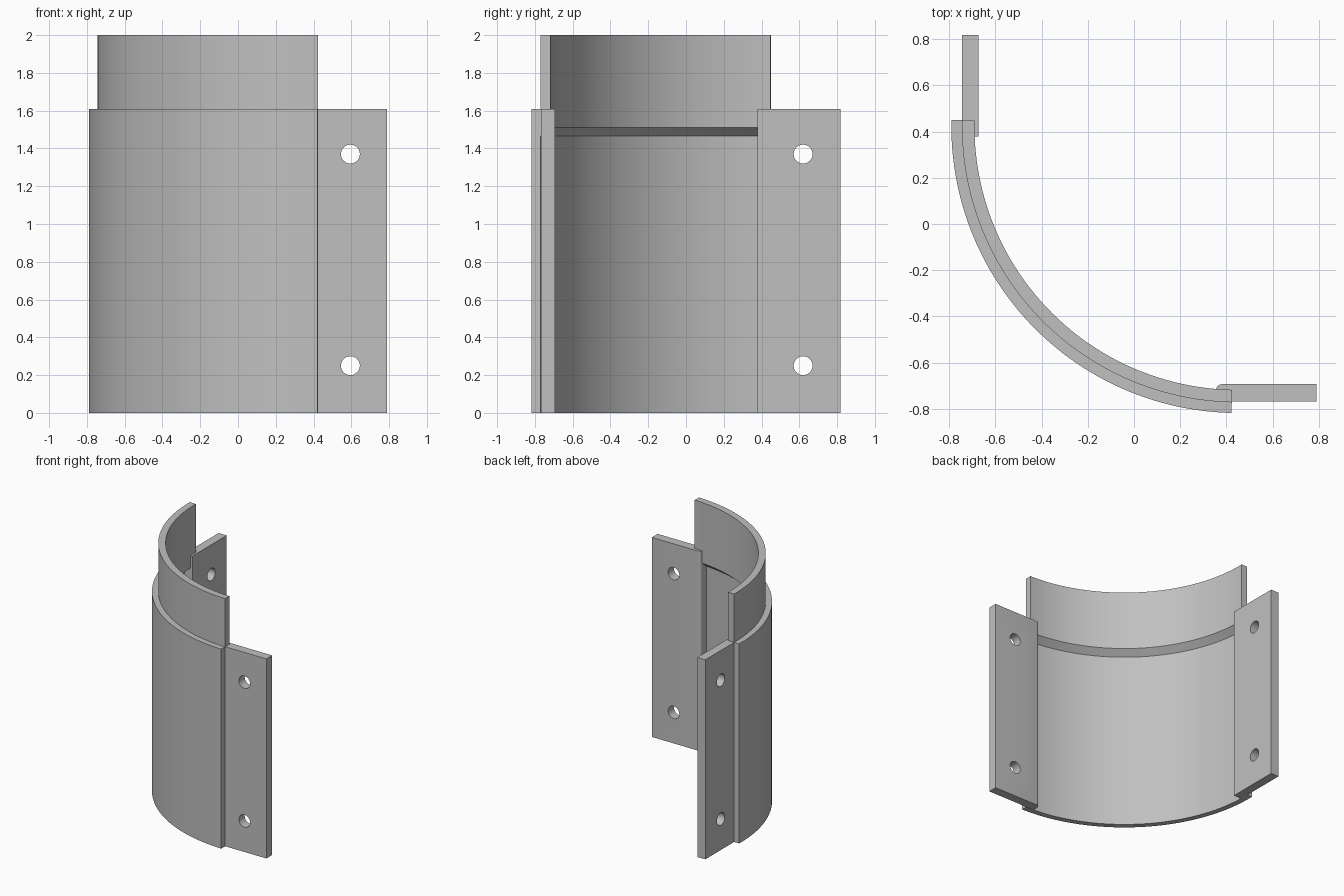
import bpy, bmesh, math
from mathutils import Vector, Matrix

if "Cube" in bpy.data.objects:
    bpy.data.objects.remove(bpy.data.objects["Cube"])

grey = bpy.data.materials.new("plain_grey")
grey.use_nodes = True
colour = (0.53, 0.53, 0.53, 1)
grey.diffuse_color = colour
grey.node_tree.nodes["Principled BSDF"].inputs["Base Color"].default_value = colour

CENTRE = Vector((0.45, 0.4225, 0))   # axis of the curved shell
OUTER, MIDDLE, INNER = 1.24, 1.194, 1.14
SLEEVE_TOP, TOP = 1.61, 2.0
HOLE_HEIGHTS = (0.25, 1.37)


def add_object(name, bm):
    bmesh.ops.recalc_face_normals(bm, faces=bm.faces)
    mesh = bpy.data.meshes.new(name)
    bm.to_mesh(mesh)
    bm.free()
    mesh.materials.append(grey)
    obj = bpy.data.objects.new(name, mesh)
    bpy.context.collection.objects.link(obj)
    return obj


def smooth(obj):
    bpy.ops.object.select_all(action='DESELECT')
    obj.select_set(True)
    bpy.context.view_layer.objects.active = obj
    bpy.ops.object.shade_smooth_by_angle(angle=math.radians(25))


def curved_shell():
    # stepped wall section swept through a quarter turn
    section = [(MIDDLE, 0), (OUTER, 0), (OUTER, SLEEVE_TOP), (MIDDLE, SLEEVE_TOP),
               (MIDDLE, TOP), (INNER, TOP), (INNER, 1.51), (MIDDLE, 1.465)]
    bm = bmesh.new()
    steps = 64
    rows = []
    for i in range(steps + 1):
        a = math.radians(178.7 + 90 * i / steps)
        rows.append([bm.verts.new(CENTRE + Vector((r * math.cos(a), r * math.sin(a), z)))
                     for r, z in section])
    n = len(section)
    for a, b in zip(rows, rows[1:]):
        for j in range(n):
            k = (j + 1) % n
            bm.faces.new((a[j], b[j], b[k], a[k]))
    bm.faces.new(rows[0])
    bm.faces.new(rows[-1])
    return add_object("curved_shell", bm)


def flange(name, low, high, axis, hole_at, rounded=False):
    # flat mounting plate, thin along the given axis, with two bolt holes
    size, mid = high - low, (low + high) / 2
    bm = bmesh.new()
    bmesh.ops.create_cube(bm, size=1, matrix=Matrix.Translation(mid) @ Matrix.Diagonal(size.to_4d()))
    if rounded:
        edge = [e for e in bm.edges
                if all(v.co.x < mid.x and v.co.y > mid.y for v in e.verts)]
        bmesh.ops.bevel(bm, geom=edge, offset=0.025, segments=6, profile=0.5, affect='EDGES')
    plate = add_object(name, bm)

    # bolt hole cutters
    bm = bmesh.new()
    turn = Matrix.Rotation(math.pi / 2, 4, 'Y' if axis == 0 else 'X')
    for z in HOLE_HEIGHTS:
        place = mid.copy()
        place[1 - axis] = hole_at
        place.z = z
        bmesh.ops.create_cone(bm, cap_ends=True, segments=40, radius1=0.05, radius2=0.05,
                              depth=0.3, matrix=Matrix.Translation(place) @ turn)
    cutter = add_object(name + "_cutter", bm)
    cutter.hide_render = True
    mod = plate.modifiers.new("bolt_holes", 'BOOLEAN')
    mod.operation, mod.solver, mod.object = 'DIFFERENCE', 'EXACT', cutter
    bpy.ops.object.select_all(action='DESELECT')
    plate.select_set(True)
    bpy.context.view_layer.objects.active = plate
    bpy.ops.object.modifier_apply(modifier=mod.name)
    bpy.data.objects.remove(cutter)
    return plate


parts = [
    curved_shell(),
    flange("front_flange", Vector((0.355, -0.767, 0)), Vector((0.79, -0.693, SLEEVE_TOP)),
           1, 0.595, rounded=True),
    flange("back_flange", Vector((-0.745, 0.378, 0)), Vector((-0.673, 0.8175, SLEEVE_TOP)),
           0, 0.62),
]
for part in parts:
    smooth(part)
